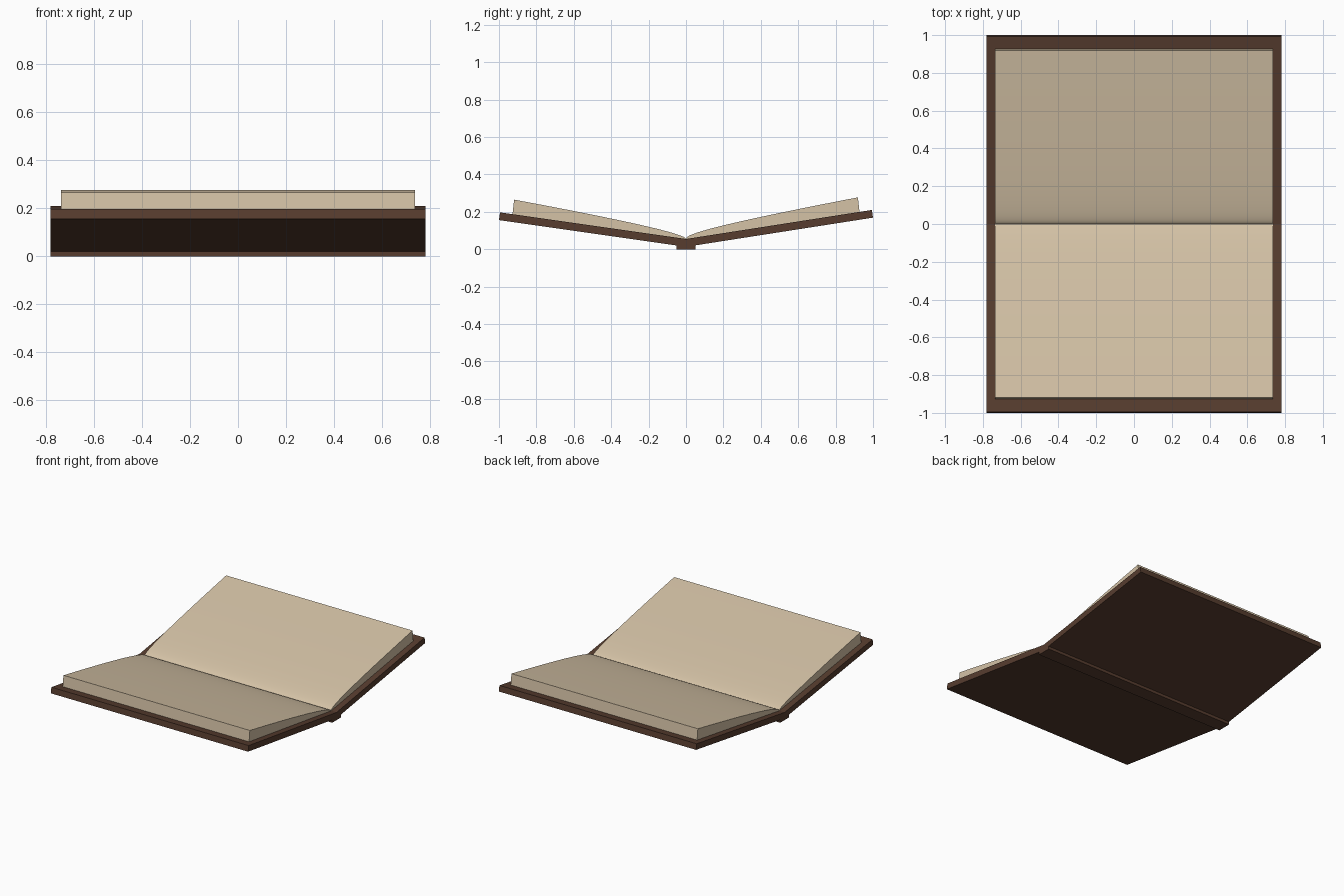
import bpy, bmesh, math

if "Cube" in bpy.data.objects:
    bpy.data.objects.remove(bpy.data.objects["Cube"])


def material(name, rgb):
    m = bpy.data.materials.new(name)
    m.diffuse_color = (*rgb, 1)
    m.use_nodes = True
    m.node_tree.nodes["Principled BSDF"].inputs["Base Color"].default_value = m.diffuse_color
    return m


leather = material("brown leather", (0.095, 0.046, 0.028))
paper = material("cream paper", (0.66, 0.54, 0.38))


def extrude_profile(name, profile, half_width, mat, bevel=0.0):
    """Sweep a closed (y, z) profile along x."""
    bm = bmesh.new()
    face = bm.faces.new([bm.verts.new((-half_width, y, z)) for y, z in profile])
    out = bmesh.ops.extrude_face_region(bm, geom=[face])
    verts = [g for g in out["geom"] if isinstance(g, bmesh.types.BMVert)]
    bmesh.ops.translate(bm, verts=verts, vec=(2 * half_width, 0, 0))
    bmesh.ops.recalc_face_normals(bm, faces=bm.faces)
    me = bpy.data.meshes.new(name)
    bm.to_mesh(me)
    bm.free()
    me.materials.append(mat)
    ob = bpy.data.objects.new(name, me)
    bpy.context.collection.objects.link(ob)
    bpy.ops.object.select_all(action='DESELECT')
    bpy.context.view_layer.objects.active = ob
    ob.select_set(True)
    bpy.ops.object.shade_smooth_by_angle(angle=math.radians(25))
    return ob


# Spine strip under the hinge
extrude_profile("spine", [(-0.05, 0), (0.05, 0), (0.05, 0.022), (-0.05, 0.022)], 0.78, leather)

# Each half: side, slope of the cover, page curve exponent
for label, side, slope, power in (("front", -1, 0.143, 0.5), ("back", 1, 0.156, 0.42)):
    low, thick = 0.013, 0.042

    # Tilted cover board, outer edge square to the board
    cover = [(0, low), (side, low + slope),
             (side * (1 - thick * slope), low + thick + slope * (1 - thick * slope)),
             (0, low + thick)]
    extrude_profile(label + "_cover", cover, 0.78, leather)

    # Page block, rising steeply from the gutter then flattening
    length, height, n = 0.925, 0.078, 24
    base = low + thick
    pages = [(0, base - 0.003), (side * (length + 0.003), base - 0.003 + slope * length)]
    for i in range(n, -1, -1):
        s = (i / n) ** 2
        y = length * s
        pages.append((side * (y - 0.006 * s), base + slope * y + height * s ** power))
    extrude_profile(label + "_pages", pages, 0.737, paper)
